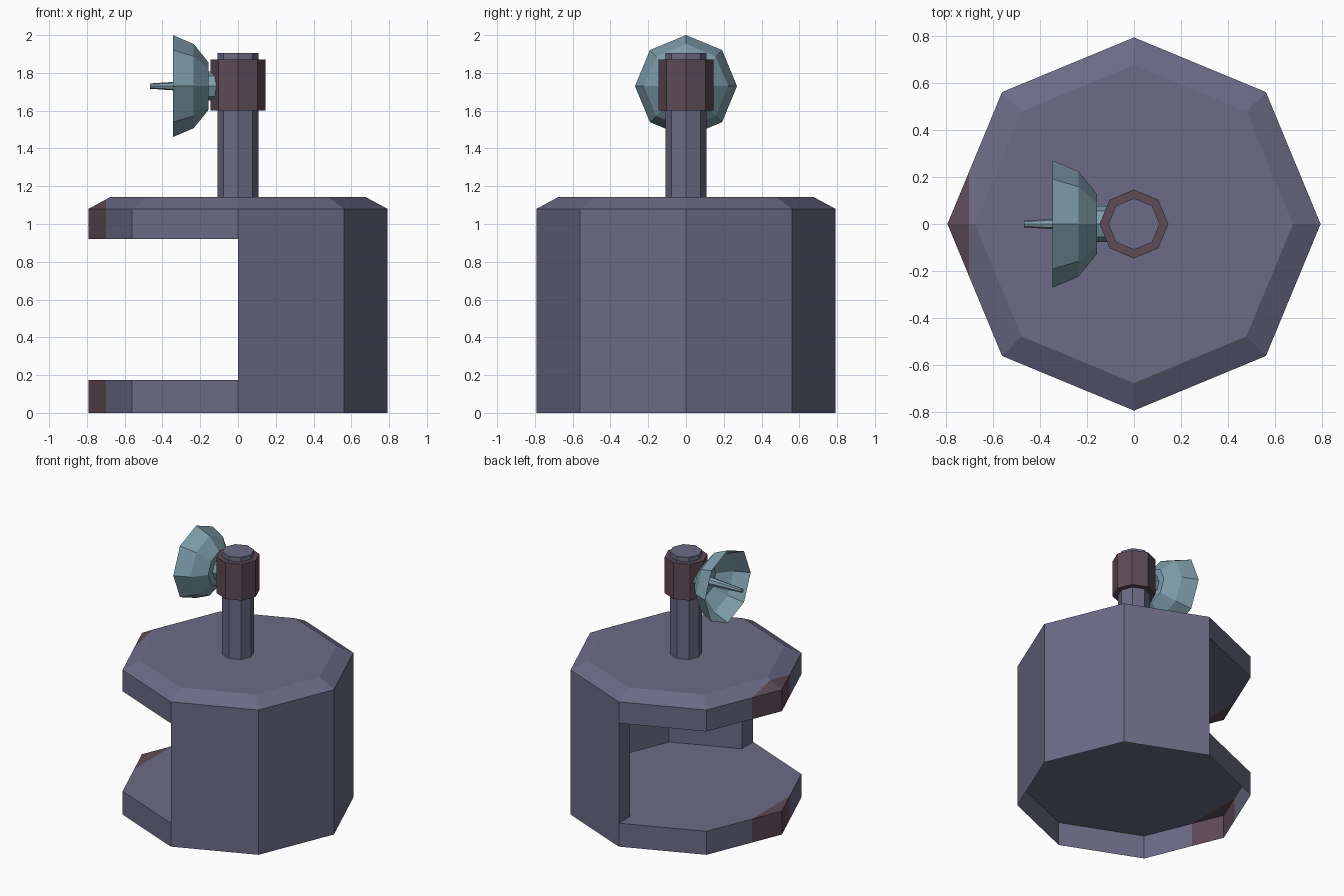
import bpy, bmesh, math
from mathutils import Vector

if "Cube" in bpy.data.objects:
    bpy.data.objects.remove(bpy.data.objects["Cube"])

SIDES = 8
DISH_Z = 1.73


def material(name, rgb):
    m = bpy.data.materials.new(name)
    m.diffuse_color = (*rgb, 1.0)
    m.use_nodes = True
    m.node_tree.nodes["Principled BSDF"].inputs["Base Color"].default_value = m.diffuse_color
    return m


slate = material("slate purple", (0.150, 0.145, 0.240))
maroon = material("dull maroon", (0.112, 0.070, 0.092))
steel = material("steel blue", (0.205, 0.335, 0.405))


def finish(bm, name, mats, normals=True):
    if normals:
        bmesh.ops.recalc_face_normals(bm, faces=bm.faces)
    mesh = bpy.data.meshes.new(name)
    bm.to_mesh(mesh)
    bm.free()
    for m in mats:
        mesh.materials.append(m)
    ob = bpy.data.objects.new(name, mesh)
    bpy.context.collection.objects.link(ob)
    return ob


def lathe(profile, along_x=False, cap_start=True, cap_end=True):
    """Octagonal solid from (radius, height) rings, about z or the dish axis."""
    bm = bmesh.new()
    rings = []
    for r, h in profile:
        ring = []
        for i in range(SIDES):
            a = math.tau * i / SIDES
            c, s = r * math.cos(a), r * math.sin(a)
            ring.append(bm.verts.new((h, c, DISH_Z + s) if along_x else (c, s, h)))
        rings.append(ring)
    for a, b in zip(rings, rings[1:]):
        for i in range(SIDES):
            j = (i + 1) % SIDES
            bm.faces.new((a[i], a[j], b[j], b[i]))
    if cap_start:
        bm.faces.new(rings[0][::-1])
    if cap_end:
        bm.faces.new(rings[-1])
    return bm


def mark_tip(bm, x=-0.70):
    """Cut across the slab and colour everything beyond x."""
    bmesh.ops.bisect_plane(bm, geom=bm.verts[:] + bm.edges[:] + bm.faces[:],
                           plane_co=(x, 0, 0), plane_no=(1, 0, 0))
    for f in bm.faces:
        f.material_index = int(f.calc_center_median().x < x)
    return bm


# base slab, open underneath, and chamfered roof slab, both with a marked corner
finish(mark_tip(lathe([(0.792, 0), (0.792, 0.175)], cap_start=False)),
       "base_slab", [slate, maroon])
finish(mark_tip(lathe([(0.792, 0.92), (0.792, 1.08), (0.675, 1.143)])),
       "roof_slab", [slate, maroon])

# half-octagon wall joining the slabs
bm = bmesh.new()
angles = [math.radians(d) for d in (-90, -45, 0, 45, 90)]
outline = [(0.792 * math.cos(a), 0.792 * math.sin(a)) for a in angles]
outline += [(0.66 * math.cos(a), 0.66 * math.sin(a)) for a in reversed(angles)]
low = [bm.verts.new((x, y, 0.175)) for x, y in outline]
top = [bm.verts.new((x, y, 0.92)) for x, y in outline]
for i in range(len(low)):
    j = (i + 1) % len(low)
    bm.faces.new((low[i], low[j], top[j], top[i]))
finish(bm, "rear_wall", [slate])

# mast and its collar
finish(lathe([(0.109, 1.143), (0.109, 1.904)]), "mast", [slate])
finish(lathe([(0.146, 1.60), (0.146, 1.87)]), "mast_collar", [maroon])

# dish with hub and feed spike, pointing to -x
finish(lathe([(0.077, -0.10), (0.077, -0.157)], True), "dish_hub", [steel])
finish(lathe([(0.127, -0.157), (0.223, -0.235), (0.27, -0.345)], True, cap_end=False),
       "dish_bowl", [steel])
finish(lathe([(0.035, -0.157), (0.014, -0.466)], True), "feed_spike", [steel])
